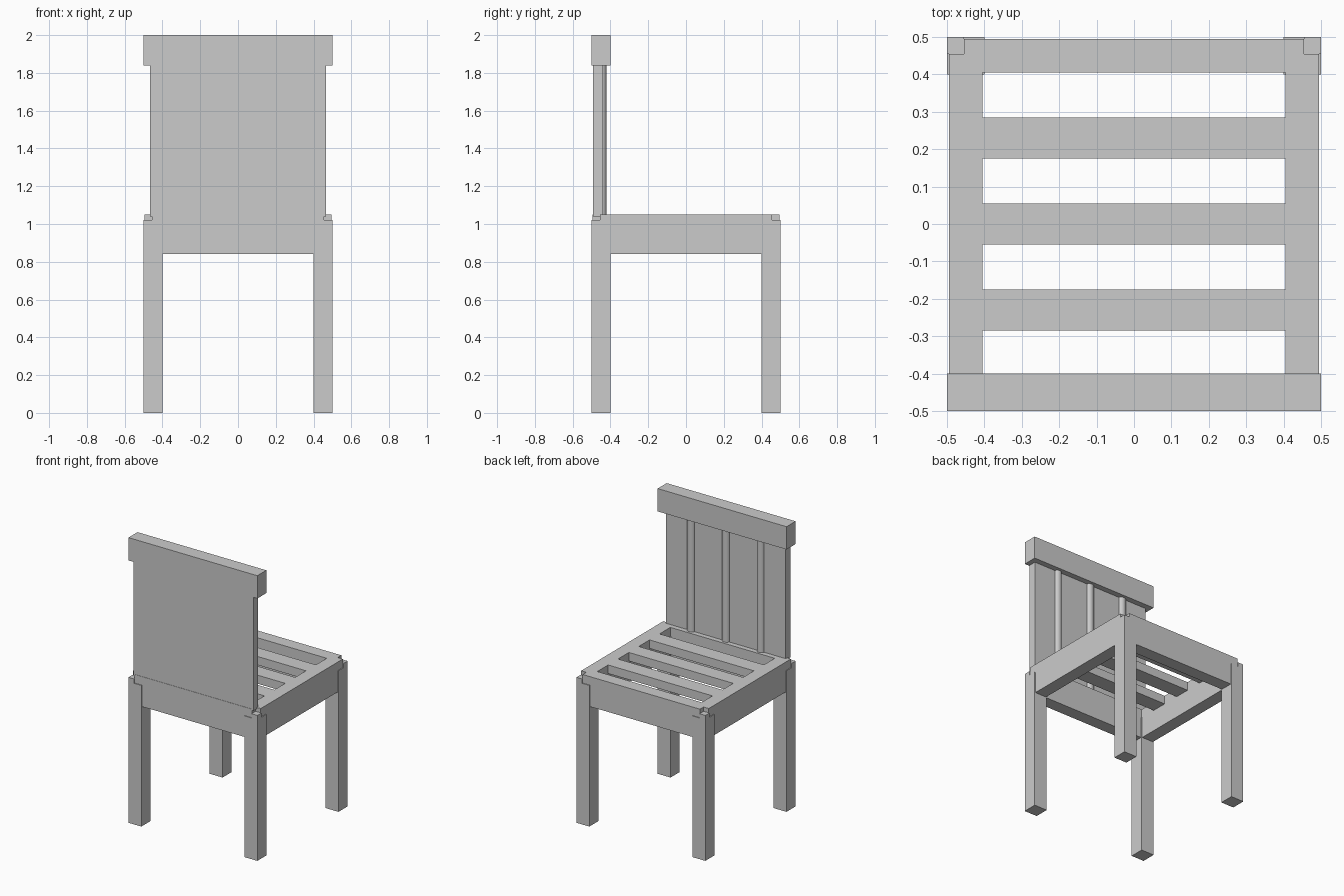
import bpy

if "Cube" in bpy.data.objects:
    bpy.data.objects.remove(bpy.data.objects["Cube"])


def box(name, x0, x1, y0, y1, z0, z1):
    bpy.ops.mesh.primitive_cube_add(size=1, location=((x0 + x1) / 2, (y0 + y1) / 2, (z0 + z1) / 2))
    ob = bpy.context.object
    ob.name = name
    ob.scale = (x1 - x0, y1 - y0, z1 - z0)
    bpy.ops.object.transform_apply(location=False, rotation=False, scale=True)
    return ob


def mirrored_box(name, sx, sy, xa, xb, ya, yb, z0, z1):
    x0, x1 = sorted((sx * xa, sx * xb))
    y0, y1 = sorted((sy * ya, sy * yb))
    return box(name, x0, x1, y0, y1, z0, z1)


# Legs with a small outer corner tongue
for sy, row in ((-1, "front"), (1, "rear")):
    for sx, side in ((-1, "left"), (1, "right")):
        mirrored_box(f"{row}_{side}_leg", sx, sy, 0.40, 0.50, 0.40, 0.50, 0, 0.99)
        mirrored_box(f"{row}_{side}_leg_top", sx, sy, 0.455, 0.50, 0.455, 0.50, 0.99, 1.02)

# Seat frame rails, leaving notched corners
for s, side in ((-1, "left"), (1, "right")):
    mirrored_box(f"{side}_seat_rail", s, 1, 0.405, 0.495, -0.455, 0.455, 0.84, 1.05)
for s, row in ((-1, "front"), (1, "rear")):
    mirrored_box(f"{row}_seat_rail", 1, s, -0.455, 0.455, 0.405, 0.495, 0.84, 1.05)

# Seat slats
for i in range(3):
    y = (i - 1) * 0.23
    box(f"seat_slat_{i + 1}", -0.41, 0.41, y - 0.055, y + 0.055, 0.99, 1.05)

# Backrest panel, round spindles and top rail
box("back_panel", -0.465, 0.465, -0.493, -0.44, 1.04, 1.85)
for i in range(3):
    bpy.ops.mesh.primitive_cylinder_add(vertices=16, radius=0.03, depth=0.83,
                                        location=((i - 1) * 0.27, -0.45, 1.435))
    bpy.context.object.name = f"back_spindle_{i + 1}"
    bpy.ops.object.shade_smooth_by_angle()
box("top_rail", -0.50, 0.50, -0.50, -0.40, 1.84, 2.0)
